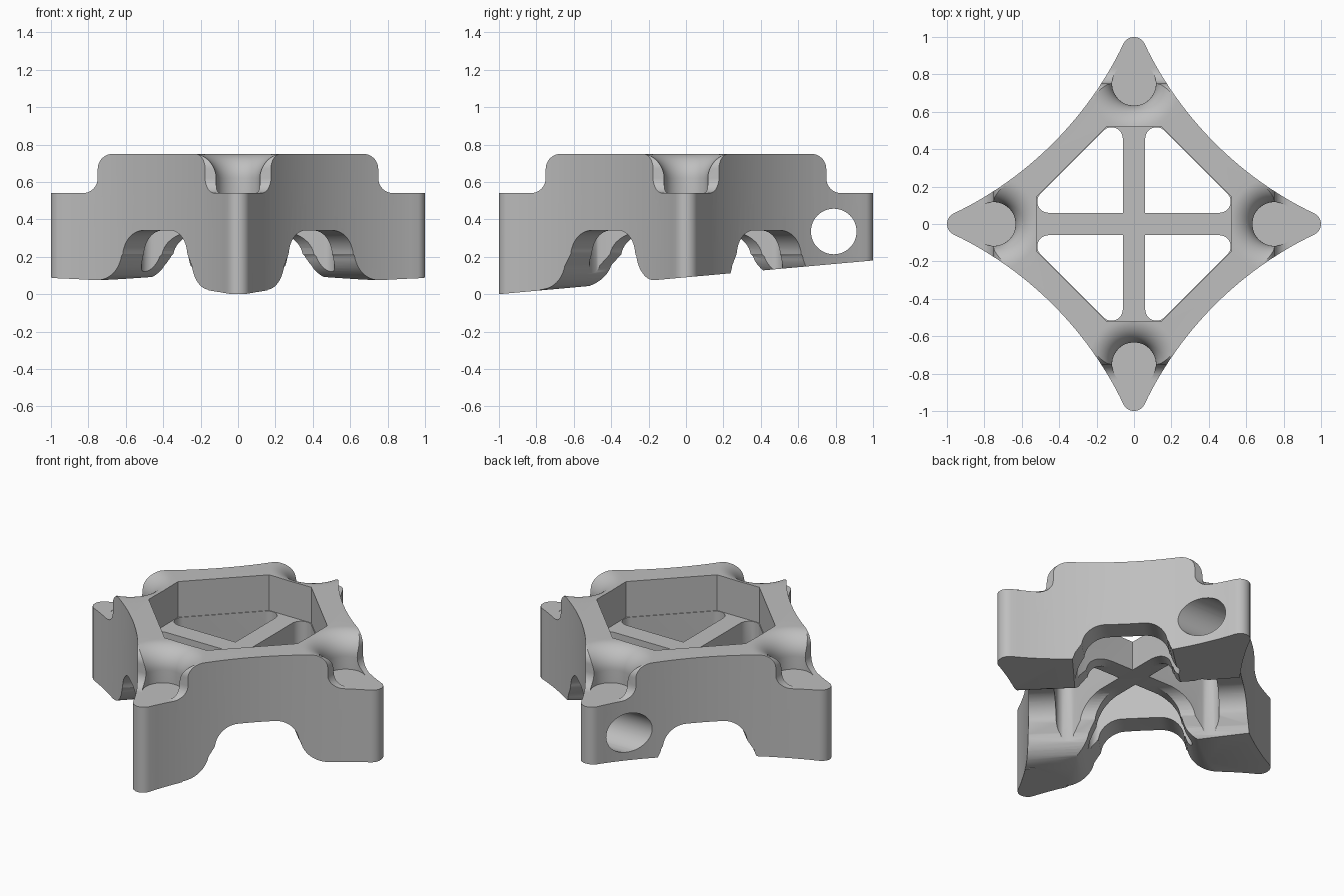
import bpy, bmesh
from math import pi, cos, sin, atan2
from mathutils import Matrix

if "Cube" in bpy.data.objects:
    bpy.data.objects.remove(bpy.data.objects["Cube"], do_unlink=True)

grey = bpy.data.materials.new("plain grey")
grey.use_nodes = True
grey.diffuse_color = (0.52, 0.52, 0.52, 1)
grey.node_tree.nodes["Principled BSDF"].inputs["Base Color"].default_value = (0.52, 0.52, 0.52, 1)


def arc(cx, cy, r, a, b, n=12):
    return [(cx + r * cos(a + (b - a) * i / n), cy + r * sin(a + (b - a) * i / n))
            for i in range(n + 1)]


def turn(a, axis="Z"):
    return Matrix.Rotation(a, 4, axis)


def make_object(name, bm):
    bmesh.ops.recalc_face_normals(bm, faces=bm.faces)
    mesh = bpy.data.meshes.new(name)
    bm.to_mesh(mesh)
    bm.free()
    mesh.materials.append(grey)
    ob = bpy.data.objects.new(name, mesh)
    bpy.context.collection.objects.link(ob)
    return ob


def prism(name, pts, lo, hi, matrix=Matrix()):
    """Extrude a flat outline along its local z, then place it."""
    bm = bmesh.new()
    low = [bm.verts.new((x, y, lo)) for x, y in pts]
    high = [bm.verts.new((x, y, hi)) for x, y in pts]
    bm.faces.new(low)
    bm.faces.new(high)
    for i in range(len(pts)):
        j = (i + 1) % len(pts)
        bm.faces.new((low[i], low[j], high[j], high[i]))
    bm.transform(matrix)
    return make_object(name, bm)


def lathe(name, pts, matrix, n=48):
    """Spin an (r, z) profile into a closed solid."""
    bm = bmesh.new()
    rings = [[bm.verts.new((r * cos(2 * pi * k / n), r * sin(2 * pi * k / n), z))
              for k in range(n)] for r, z in pts]
    bm.faces.new(rings[0])
    bm.faces.new(rings[-1])
    for a, b in zip(rings, rings[1:]):
        for k in range(n):
            m = (k + 1) % n
            bm.faces.new((a[k], a[m], b[m], b[k]))
    bm.transform(matrix)
    return make_object(name, bm)


def cut(cutter):
    mod = body.modifiers.new("cut", "BOOLEAN")
    mod.operation = "DIFFERENCE"
    mod.solver = "EXACT"
    mod.object = cutter
    cutter.hide_render = True
    bpy.context.view_layer.update()
    shape = bpy.data.meshes.new_from_object(
        body.evaluated_get(bpy.context.evaluated_depsgraph_get()))
    body.modifiers.clear()
    body.data = shape
    bpy.data.objects.remove(cutter, do_unlink=True)


# Four-pointed body: rounded tips joined by shallow concave sides
C, R, TIP, TR = 1.8, 1.934, 0.937, 0.063
lean = atan2(C - TIP, C)
outline = []
for q in range(4):
    piece = arc(TIP, 0, TR, -pi / 2 + lean, pi / 2 - lean, 8)
    piece += arc(C, C, R, -pi / 2 - lean, -pi + lean, 28)[1:-1]
    outline += [(x * cos(q * pi / 2) - y * sin(q * pi / 2),
                 x * sin(q * pi / 2) + y * cos(q * pi / 2)) for x, y in piece]
body = prism("frame_body", outline, -0.1, 0.75)

# Eight-sided recess above the ribs
w, s = 0.5203, 0.1472
recess = [(w, -s), (w, s), (s, w), (-s, w), (-w, s), (-w, -s), (-s, -w), (s, -w)]
cut(prism("recess_cutter", recess, 0.525, 1))

# Four windows between the cross ribs
window = [(0.06, 0.06)] + arc(0.457, 0.12, 0.06, -pi / 2, pi / 4)
window += [(y, x) for x, y in reversed(window[1:])]
for q in range(4):
    cut(prism("window_cutter", window, -0.3, 0.56, turn(q * pi / 2)))

# Sloping underside, rising towards the back
upright = turn(pi / 2, "X")
slope = [(-1.5, -0.045), (1.5, 0.225), (1.5, -0.5), (-1.5, -0.5)]
cut(prism("underside_cutter", slope, -1.5, 1.5, turn(pi / 2) @ upright))

# Arches through both diagonals, flaring lower at the front end
crown = arc(0.105, 0.2, 0.14, pi / 2, 0.1)
rear = crown + arc(0.41, 0.235, 0.16, pi + 0.2, 1.5 * pi) + [(0.41, -0.4)]
front = crown + arc(0.44, 0.185, 0.16, pi + 0.2, 1.5 * pi) + [(0.44, -0.4)]
arch = rear + [(-x, z) for x, z in reversed(front)]
for a in (pi / 4, 3 * pi / 4):
    cut(prism("arch_cutter", arch, -1.2, 1.2, turn(a) @ upright))

# Lowered tips with rounded steps, and a flared round seat in each
step = [(0.67, 0.9), (0.67, 0.75)] + arc(0.67, 0.67, 0.08, pi / 2, 0, 10)[1:]
step += arc(0.83, 0.62, 0.08, pi, 1.5 * pi, 10) + [(1.2, 0.54), (1.2, 0.9)]
seat = [(0.117, 0.539)] + arc(0.247, 0.62, 0.13, pi, pi / 2) + [(0.247, 0.9)]
for q in range(4):
    cut(prism("step_cutter", step, -0.5, 0.5, turn(q * pi / 2) @ upright))
    cut(lathe("seat_cutter", seat, turn(q * pi / 2) @ Matrix.Translation((0.75, 0, 0))))

# Round hole across the back tip
hole = arc(0.79, 0.335, 0.122, 0, 2 * pi, 48)[:-1]
cut(prism("hole_cutter", hole, -0.5, 0.5, turn(pi / 2) @ upright))

# Smooth curved surfaces, crisp edges
body.data.materials.clear()
body.data.materials.append(grey)
for p in body.data.polygons:
    p.material_index = 0
bpy.ops.object.select_all(action="DESELECT")
body.select_set(True)
bpy.context.view_layer.objects.active = body
bpy.ops.object.shade_smooth_by_angle(angle=0.52)
